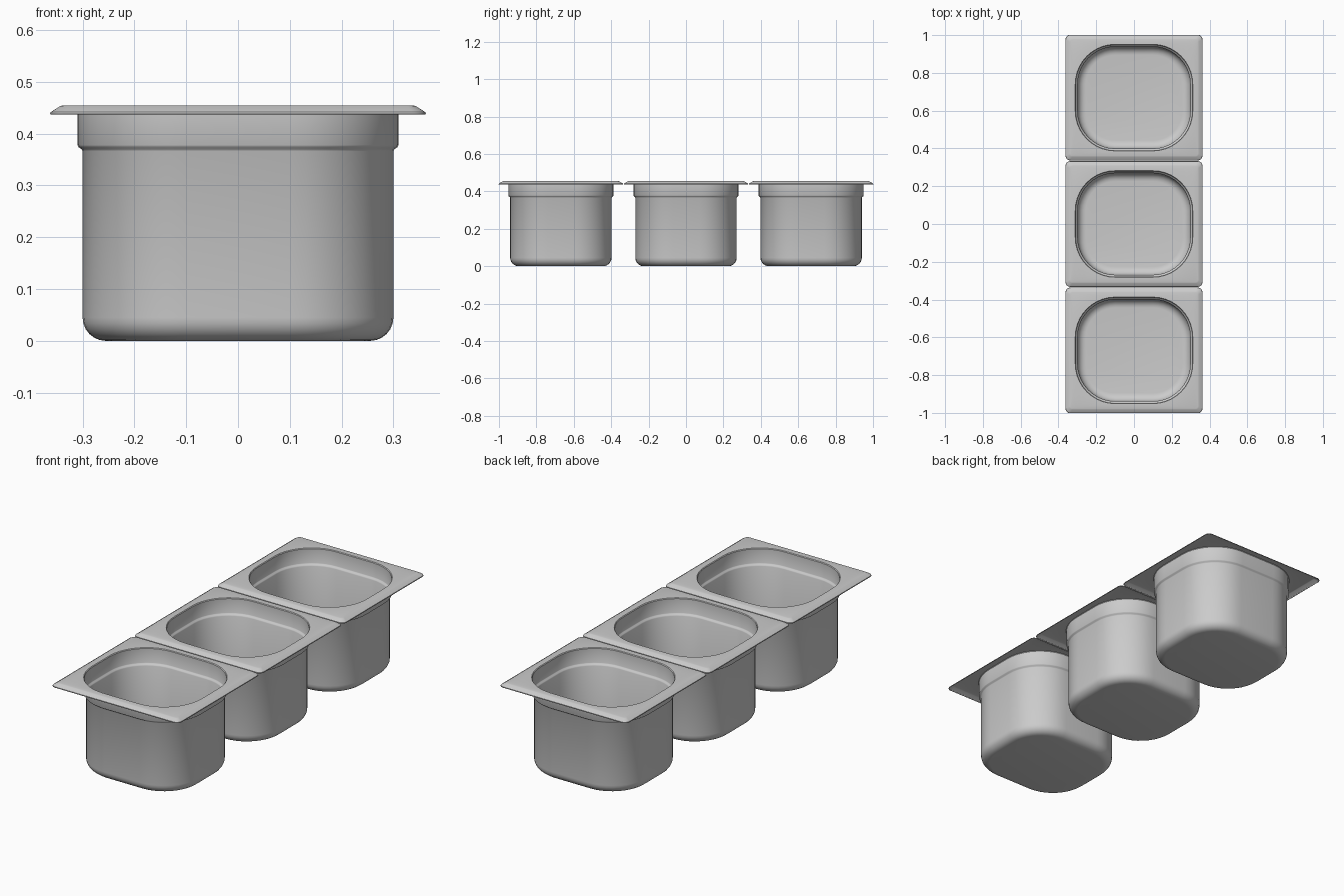
import bpy, bmesh, math

if "Cube" in bpy.data.objects:
    bpy.data.objects.remove(bpy.data.objects["Cube"])

SEG = 10  # segments per rounded corner


def rounded_loop(bm, hx, hy, r, z):
    """Ring of vertices on a rounded rectangle."""
    verts = []
    for k, (sx, sy) in enumerate([(1, 1), (-1, 1), (-1, -1), (1, -1)]):
        for i in range(SEG + 1):
            a = math.pi / 2 * (k + i / SEG)
            verts.append(bm.verts.new((sx * (hx - r) + r * math.cos(a),
                                       sy * (hy - r) + r * math.sin(a), z)))
    return verts


# flange rings: half width, half depth, corner radius, height
rings = [(0.361, 0.331, 0.024, 0.437),
         (0.360, 0.330, 0.024, 0.440),
         (0.343, 0.313, 0.016, 0.451),
         (0.338, 0.308, 0.014, 0.4525)]
# bowl rings: inset from the opening and height
bowl = [(-0.002, 0.4525), (0, 0.450), (0, 0.378), (0.002, 0.374),
        (0.008, 0.370), (0.010, 0.366)]
fillet = 0.045
for i in range(7):
    a = math.pi / 2 * i / 6
    bowl.append((0.010 + fillet * (1 - math.cos(a)), fillet * (1 - math.sin(a))))
rings += [(0.31 - d, 0.281 - d, 0.21 - d, z) for d, z in bowl]


def make_pan(name, y):
    bm = bmesh.new()
    loops = [rounded_loop(bm, *ring) for ring in rings]
    for a, b in zip(loops, loops[1:]):
        for i in range(len(a)):
            j = (i + 1) % len(a)
            bm.faces.new((a[i], a[j], b[j], b[i]))
    bm.faces.new(loops[-1])
    mesh = bpy.data.meshes.new(name)
    bm.to_mesh(mesh)
    bm.free()
    obj = bpy.data.objects.new(name, mesh)
    obj.location.y = y
    bpy.context.collection.objects.link(obj)
    # thin sheet-metal wall, grown towards the inside of the bowl
    wall = obj.modifiers.new("wall", 'SOLIDIFY')
    wall.thickness = 0.002
    wall.offset = 1
    bpy.ops.object.select_all(action='DESELECT')
    obj.select_set(True)
    bpy.context.view_layer.objects.active = obj
    bpy.ops.object.shade_smooth_by_angle(angle=math.radians(32))


# row of three identical pans
for name, y in (("front_pan", -0.669), ("middle_pan", 0), ("back_pan", 0.669)):
    make_pan(name, y)
